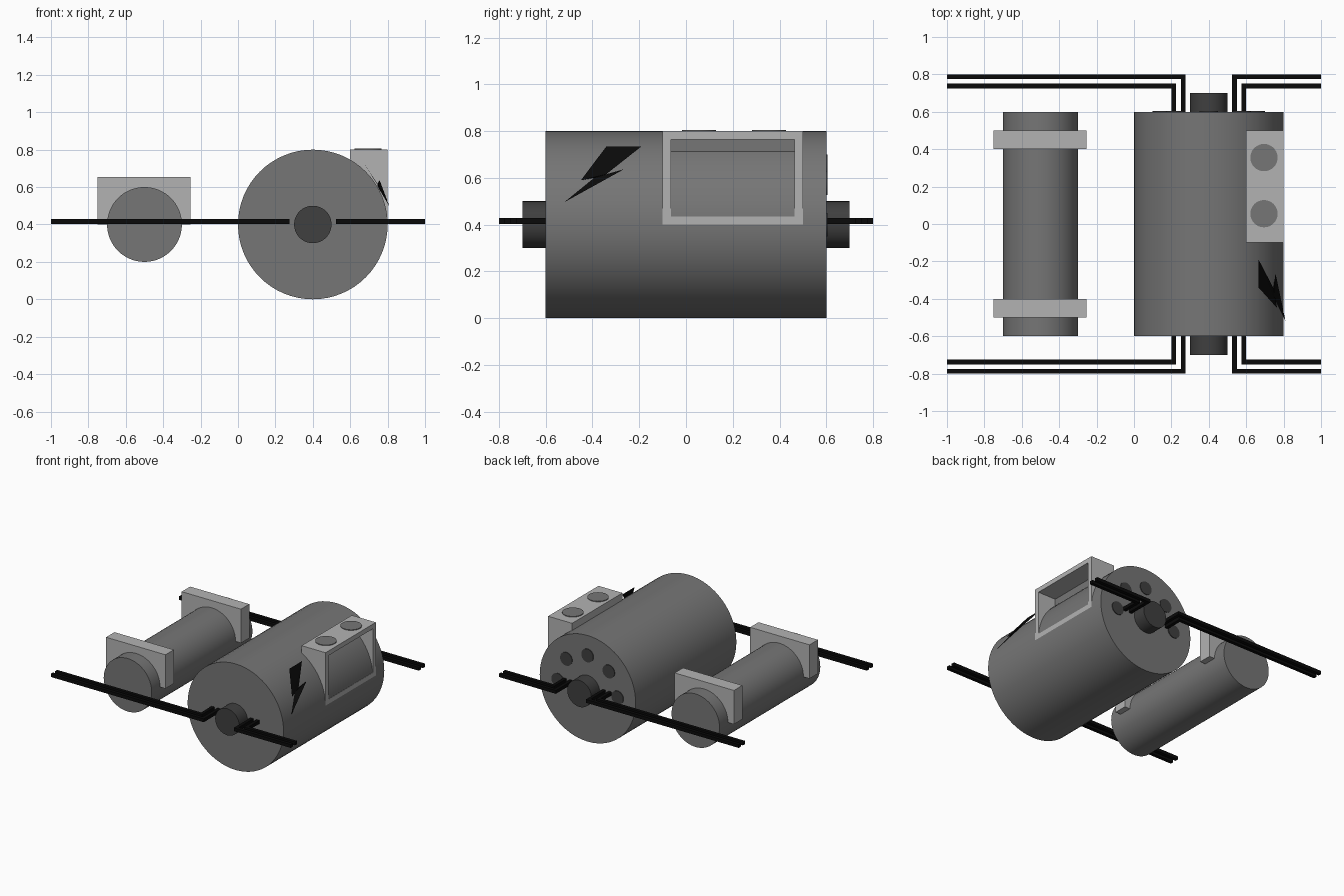
import bpy, bmesh, math
from mathutils import Matrix

if "Cube" in bpy.data.objects:
    bpy.data.objects.remove(bpy.data.objects["Cube"])


def material(name, v):
    m = bpy.data.materials.new(name)
    m.diffuse_color = (v, v, v, 1)
    m.use_nodes = True
    m.node_tree.nodes["Principled BSDF"].inputs["Base Color"].default_value = m.diffuse_color
    return m


STEEL, DARK, BLACK, LIGHT = (material("steel", 0.18), material("dark_steel", 0.05),
                             material("black", 0.003), material("light_grey", 0.45))


def finish(name, bm, *mats):
    me = bpy.data.meshes.new(name)
    bm.to_mesh(me)
    bm.free()
    ob = bpy.data.objects.new(name, me)
    bpy.context.collection.objects.link(ob)
    for m in mats:
        me.materials.append(m)
    return ob


def box_bm(lo, hi):
    bm = bmesh.new()
    size = [h - l for l, h in zip(lo, hi)]
    mid = [(h + l) / 2 for l, h in zip(lo, hi)]
    bmesh.ops.create_cube(bm, size=1, matrix=Matrix.Translation(mid) @ Matrix.Diagonal((*size, 1)))
    return bm


def cylinder(name, mid, r, depth, mat, along_y=True, sides=64):
    bm = bmesh.new()
    rot = Matrix.Rotation(math.pi / 2, 4, 'X') if along_y else Matrix()
    bmesh.ops.create_cone(bm, cap_ends=True, segments=sides, radius1=r, radius2=r,
                          depth=depth, matrix=Matrix.Translation(mid) @ rot)
    ob = finish(name, bm, mat)
    bpy.context.view_layer.objects.active = ob
    ob.select_set(True)
    bpy.ops.object.shade_smooth_by_angle(angle=math.radians(30))
    ob.select_set(False)
    return ob


# Motor drum, shaft and the smaller side cylinder
cylinder("motor_drum", (0.4, 0, 0.4), 0.4, 1.2, STEEL)
cylinder("shaft", (0.4, 0, 0.4), 0.1, 1.4, DARK)
cylinder("side_cylinder", (-0.5, 0, 0.4), 0.2, 1.2, STEEL)

# Vent discs in an arc on the back of the drum
for i in range(5):
    a = i * math.pi / 4
    cylinder("vent_disc", (0.4 + 0.25 * math.cos(a), 0.59, 0.4 + 0.25 * math.sin(a)),
             0.05, 0.03, DARK, sides=32)

# Clamps over the side cylinder
for y in (-0.5, 0.4):
    finish("clamp", box_bm((-0.75, y, 0.4), (-0.255, y + 0.1, 0.655)), LIGHT)

# Control box with a recessed window on its outer side
bm = box_bm((0.6, -0.1, 0.4), (0.8, 0.5, 0.8))
bm.normal_update()
face = max(bm.faces, key=lambda f: f.normal.x)
bmesh.ops.inset_region(bm, faces=[face], thickness=0.05)
new = bmesh.ops.extrude_discrete_faces(bm, faces=[face])["faces"][0]
new.material_index = 1
bmesh.ops.translate(bm, verts=new.verts, vec=(-0.15, 0, 0))
finish("control_box", bm, LIGHT, STEEL)
for y in (0.055, 0.355):
    cylinder("box_button", (0.695, y, 0.795), 0.073, 0.02, STEEL, False, 32)

# Paired square pipes that bend into both ends of the drum
W = 0.0125
for s in (-1, 1):
    for end, x, y in ((-1, 0.2625, 0.7875), (-1, 0.2125, 0.7375),
                      (1, 0.5375, 0.7875), (1, 0.5875, 0.7375)):
        inner, outer = x - end * W, x + end * W
        outline = [(end, y + W), (inner, y + W), (inner, 0.59),
                   (outer, 0.59), (outer, y - W), (end, y - W)]
        bm = bmesh.new()
        f = bm.faces.new([bm.verts.new((px, s * py, 0.403)) for px, py in outline])
        top = bmesh.ops.extrude_face_region(bm, geom=[f])["geom"]
        bmesh.ops.translate(bm, verts=[v for v in top if isinstance(v, bmesh.types.BMVert)],
                            vec=(0, 0, 2 * W))
        bmesh.ops.recalc_face_normals(bm, faces=bm.faces)
        finish("pipe", bm, BLACK)

# Warning bolt on the side of the drum
bolt = [(0.666, -0.34, 0.735), (0.666, -0.19, 0.735), (0.745, -0.342, 0.615),
        (0.757, -0.265, 0.637), (0.81, -0.52, 0.496), (0.748, -0.393, 0.6),
        (0.765, -0.449, 0.59)]
bm = bmesh.new()
v = [bm.verts.new(p) for p in bolt]
for tri in ((6, 0, 1), (6, 1, 2), (6, 2, 5), (5, 2, 3), (5, 3, 4)):
    bm.faces.new([v[i] for i in tri])
bmesh.ops.recalc_face_normals(bm, faces=bm.faces)
finish("warning_bolt", bm, BLACK)
